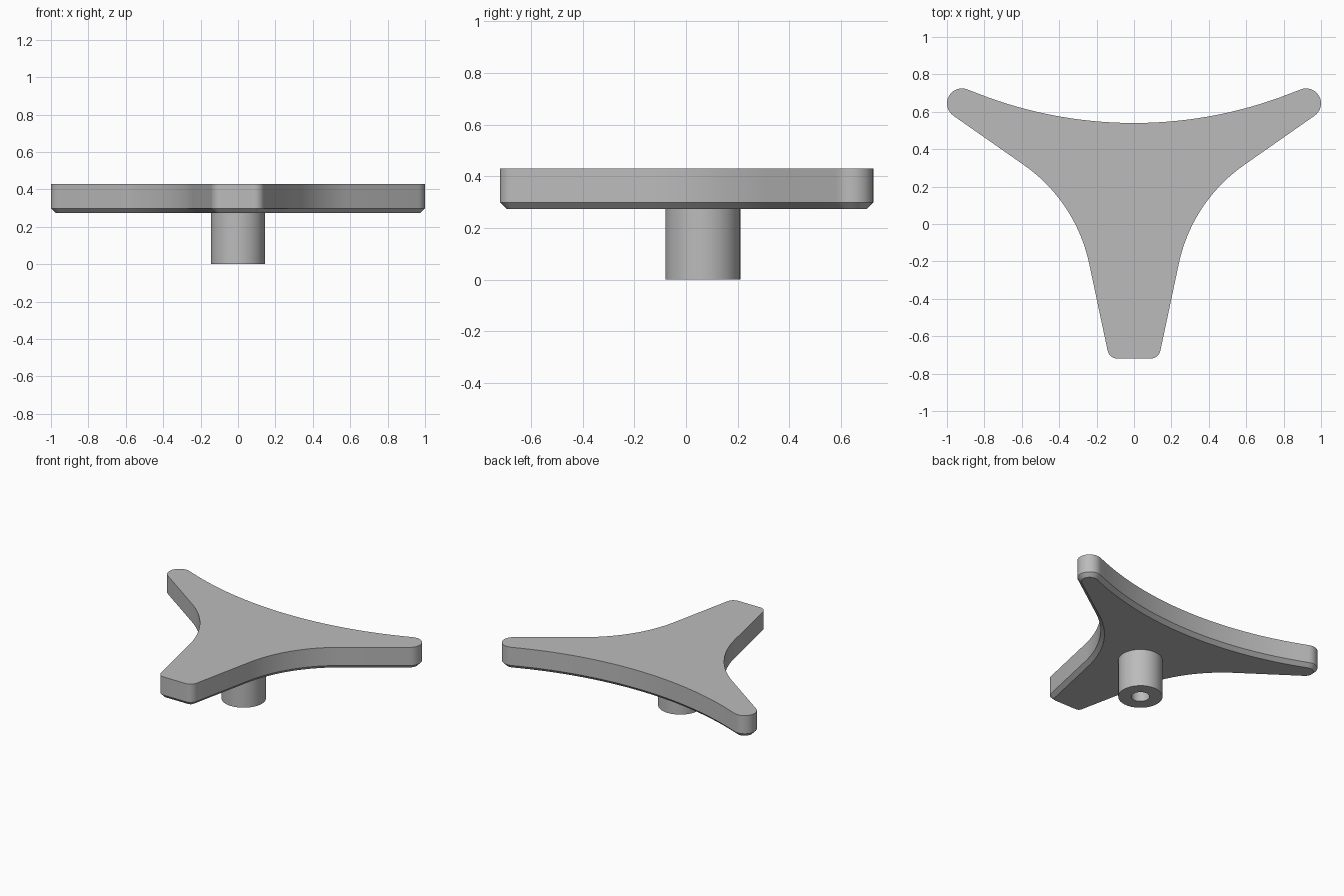
import bpy, bmesh, math
from mathutils import Vector

cube = bpy.data.objects.get("Cube")
if cube:
    bpy.data.objects.remove(cube)

grey = bpy.data.materials.new("plain_grey")
grey.use_nodes = True
colour = (0.5, 0.5, 0.5, 1)
grey.diffuse_color = colour
grey.node_tree.nodes["Principled BSDF"].inputs["Base Color"].default_value = colour


def arc(centre, radius, start, end, steps):
    """Points on an arc, angles in degrees."""
    angles = [math.radians(start + (end - start) * i / steps) for i in range(steps + 1)]
    return [Vector((centre[0] + radius * math.cos(a), centre[1] + radius * math.sin(a))) for a in angles]


def fillet(before, corner, after, radius, steps):
    """Round a corner with an arc tangent to both of its edges."""
    corner = Vector(corner)
    u = (Vector(before) - corner).normalized()
    v = (Vector(after) - corner).normalized()
    half = u.angle(v) / 2
    centre = corner + (u + v).normalized() * radius / math.sin(half)
    p = corner + u * radius / math.tan(half) - centre
    turn = p.angle_signed(corner + v * radius / math.tan(half) - centre)
    start = math.atan2(p.y, p.x)
    return arc(centre, radius, math.degrees(start), math.degrees(start - turn), steps)


def inset(points, distance):
    """Move a counterclockwise outline inward."""
    result = []
    for i, p in enumerate(points):
        a = (p - points[i - 1]).normalized()
        b = (points[(i + 1) % len(points)] - p).normalized()
        normal = (Vector((-a.y, a.x)) + Vector((-b.y, b.x))).normalized()
        result.append(p + normal * distance / max(0.5, normal.dot(Vector((-a.y, a.x)))))
    return result


def finish(bm, name):
    bmesh.ops.recalc_face_normals(bm, faces=bm.faces)
    mesh = bpy.data.meshes.new(name)
    bm.to_mesh(mesh)
    bm.free()
    obj = bpy.data.objects.new(name, mesh)
    bpy.context.collection.objects.link(obj)
    mesh.materials.append(grey)
    bpy.ops.object.select_all(action="DESELECT")
    obj.select_set(True)
    bpy.context.view_layer.objects.active = obj
    bpy.ops.object.shade_smooth_by_angle(angle=math.radians(30))
    return obj


def bridge(bm, lower, upper):
    n = len(lower)
    for i in range(n):
        j = (i + 1) % n
        bm.faces.new((lower[i], lower[j], upper[j], upper[i]))


# Half outline of the three-armed plate: foot corner, concave flank, arm tip, back curve
foot, flank, tip_centre, tip_radius = (0.132, -0.72), (0.31, 0.12), (0.92, 0.645), 0.08
tip_start = arc(tip_centre, tip_radius, -55, -55, 1)[0]
half = fillet((0, -0.72), foot, flank, 0.055, 8)
half += fillet(foot, flank, tip_start, 0.86, 20)
half += arc(tip_centre, tip_radius, -55, 113, 16)
back_radius = 2.29
back = arc((0, 0.54 + back_radius), back_radius, -67.2, -90, 16)
half += back[1:]
outline = half + [Vector((-p.x, p.y)) for p in reversed(half[:-1])]

# Plate with a chamfered underside
bm = bmesh.new()
levels = [(inset(outline, 0.026), 0.273), (outline, 0.299), (outline, 0.43)]
rings = [[bm.verts.new((p.x, p.y, z)) for p in pts] for pts, z in levels]
for lower, upper in zip(rings, rings[1:]):
    bridge(bm, lower, upper)
bm.faces.new(rings[0])
bm.faces.new(rings[-1])
finish(bm, "three_arm_plate")

# Round hub with a blind bore, turned from a profile
bm = bmesh.new()
profile = [(0.145, 0.275), (0.145, 0), (0.06, 0), (0.06, 0.22)]
rings = []
for radius, z in profile:
    circle = arc((0, 0.065), radius, 0, 360, 48)[:-1]
    rings.append([bm.verts.new((p.x, p.y, z)) for p in circle])
for lower, upper in zip(rings, rings[1:]):
    bridge(bm, lower, upper)
bm.faces.new(rings[-1])
finish(bm, "hub")
